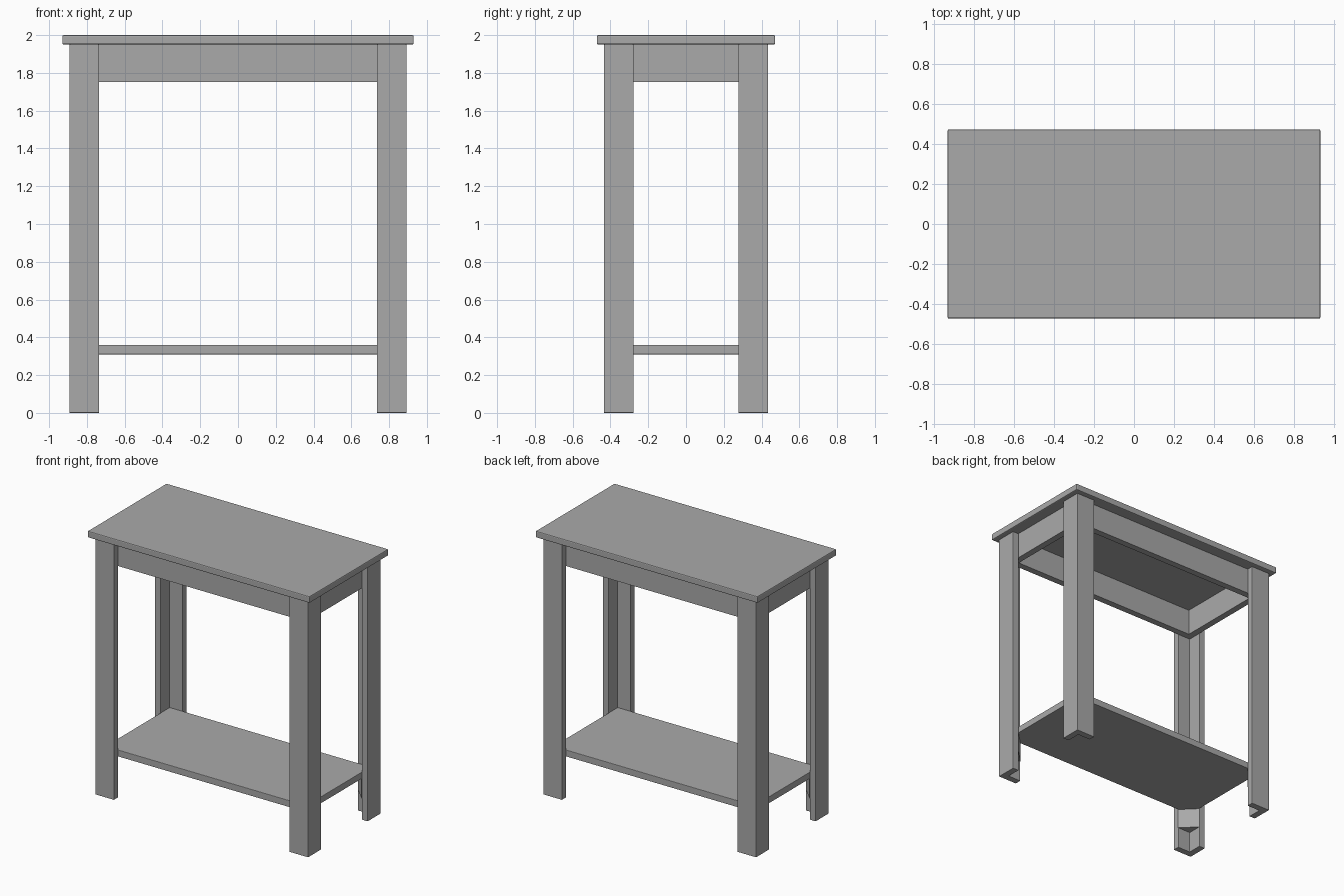
import bpy, bmesh

cube = bpy.data.objects.get("Cube")
if cube:
    bpy.data.objects.remove(cube, do_unlink=True)

grey = bpy.data.materials.new("plain_grey")
grey.use_nodes = True
colour = (0.4, 0.4, 0.4, 1)
grey.diffuse_color = colour
grey.node_tree.nodes["Principled BSDF"].inputs["Base Color"].default_value = colour


def prism(name, outline, z0, z1, bevel=0.003):
    """Extrude a flat outline from z0 up to z1."""
    bm = bmesh.new()
    face = bm.faces.new([bm.verts.new((x, y, z0)) for x, y in outline])
    ext = bmesh.ops.extrude_face_region(bm, geom=[face])
    top = [v for v in ext["geom"] if isinstance(v, bmesh.types.BMVert)]
    bmesh.ops.translate(bm, verts=top, vec=(0, 0, z1 - z0))
    bmesh.ops.recalc_face_normals(bm, faces=bm.faces)
    mesh = bpy.data.meshes.new(name)
    bm.to_mesh(mesh)
    bm.free()
    mesh.materials.append(grey)
    obj = bpy.data.objects.new(name, mesh)
    bpy.context.collection.objects.link(obj)
    if bevel:
        mod = obj.modifiers.new("soft_edges", "BEVEL")
        mod.width = bevel
        mod.segments = 2
    return obj


def board(name, x0, x1, y0, y1, z0, z1, bevel=0.003):
    return prism(name, [(x0, y0), (x1, y0), (x1, y1), (x0, y1)], z0, z1, bevel)


T = 0.05                     # board thickness
X, Y = 0.892, 0.435          # outer faces of the legs
XE, YE = 0.735, 0.278        # inner edges of the leg boards
XI, YI = X - T, Y - T        # inside faces of the legs
TOP = 2 - T                  # underside of the table top
APRON, SHELF = 1.753, 0.31   # lower edges of apron and shelf

# Table top and lower shelf
board("table_top", -0.93, 0.93, -0.472, 0.472, TOP, 2, 0.007)
board("shelf", -XI, XI, -YI, YI, SHELF, SHELF + T)

# Aprons set behind the leg boards
for s, side in ((-1, "front"), (1, "back")):
    board(side + "_apron", -XI, XI, *sorted((s * YI, s * (YI - T))), APRON, TOP, 0)
for s, side in ((-1, "right"), (1, "left")):
    board(side + "_apron", *sorted((s * XI, s * (XI - T))), T - YI, YI - T, APRON, TOP, 0)

# L-shaped legs and the triangular blocks carrying the shelf
leg = [(X, Y), (XE, Y), (XE, YI), (XI, YI), (XI, YE), (X, YE)]
block = [(XI, YI), (XE, YI), (XI, YE)]
for sy, depth in ((-1, "front"), (1, "back")):
    for sx, side in ((-1, "right"), (1, "left")):
        name = depth + "_" + side
        prism(name + "_leg", [(sx * x, sy * y) for x, y in leg], 0, TOP)
        prism(name + "_shelf_block", [(sx * x, sy * y) for x, y in block],
              SHELF - 0.15, SHELF, 0)
